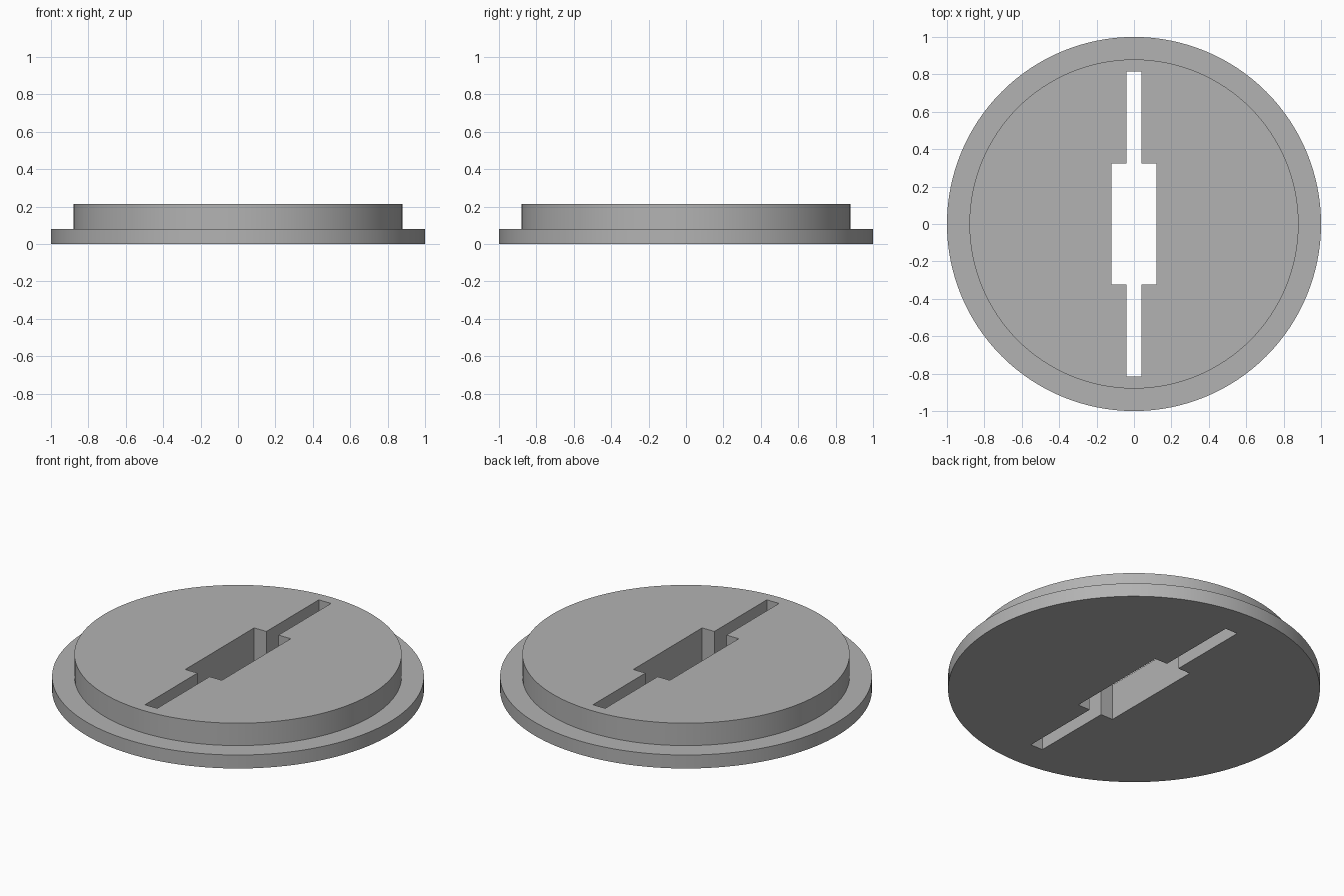
import bpy
import bmesh
import math

if "Cube" in bpy.data.objects:
    bpy.data.objects.remove(bpy.data.objects["Cube"], do_unlink=True)

SEGMENTS = 128

grey = bpy.data.materials.new("plain grey")
grey.use_nodes = True
colour = (0.45, 0.45, 0.45, 1)
grey.diffuse_color = colour
grey.node_tree.nodes["Principled BSDF"].inputs["Base Color"].default_value = colour


def make_object(name, bm):
    bmesh.ops.recalc_face_normals(bm, faces=bm.faces)
    mesh = bpy.data.meshes.new(name)
    bm.to_mesh(mesh)
    bm.free()
    mesh.materials.append(grey)
    obj = bpy.data.objects.new(name, mesh)
    bpy.context.collection.objects.link(obj)
    return obj


# Stepped disc: a wide flange with a narrower raised plug, lathed from one profile
bm = bmesh.new()
rings = []
for radius, z in [(1, 0), (1, 0.08), (0.88, 0.08), (0.88, 0.213)]:
    angles = [2 * math.pi * i / SEGMENTS for i in range(SEGMENTS)]
    rings.append([bm.verts.new((radius * math.cos(a), radius * math.sin(a), z)) for a in angles])
for low, high in zip(rings, rings[1:]):
    for i in range(SEGMENTS):
        j = (i + 1) % SEGMENTS
        bm.faces.new((low[i], low[j], high[j], high[i]))
bm.faces.new(rings[0])
bm.faces.new(rings[-1])
disc = make_object("stepped_disc", bm)

# Slot cutter: long narrow slot widening to a rectangle in the middle
narrow, wide, mid, end = 0.04, 0.12, 0.323, 0.815
quarter = [(wide, mid), (narrow, mid), (narrow, end)]
half = quarter + [(-x, y) for x, y in reversed(quarter)]
outline = half + [(-x, -y) for x, y in half]
bm = bmesh.new()
base = bm.faces.new([bm.verts.new((x, y, -0.2)) for x, y in outline])
extruded = bmesh.ops.extrude_face_region(bm, geom=[base], use_keep_orig=True)
top = [v for v in extruded["geom"] if isinstance(v, bmesh.types.BMVert)]
bmesh.ops.translate(bm, verts=top, vec=(0, 0, 0.8))
cutter = make_object("slot_cutter", bm)
cutter.hide_render = True

# Cut the slot right through, then drop the cutter
cut = disc.modifiers.new("slot", "BOOLEAN")
cut.operation = "DIFFERENCE"
cut.solver = "EXACT"
cut.object = cutter
bpy.ops.object.select_all(action="DESELECT")
disc.select_set(True)
bpy.context.view_layer.objects.active = disc
bpy.ops.object.modifier_apply(modifier=cut.name)
bpy.data.objects.remove(cutter, do_unlink=True)

# Round walls smooth, rims and slot corners crisp
bpy.ops.object.shade_smooth_by_angle(angle=math.radians(30))
